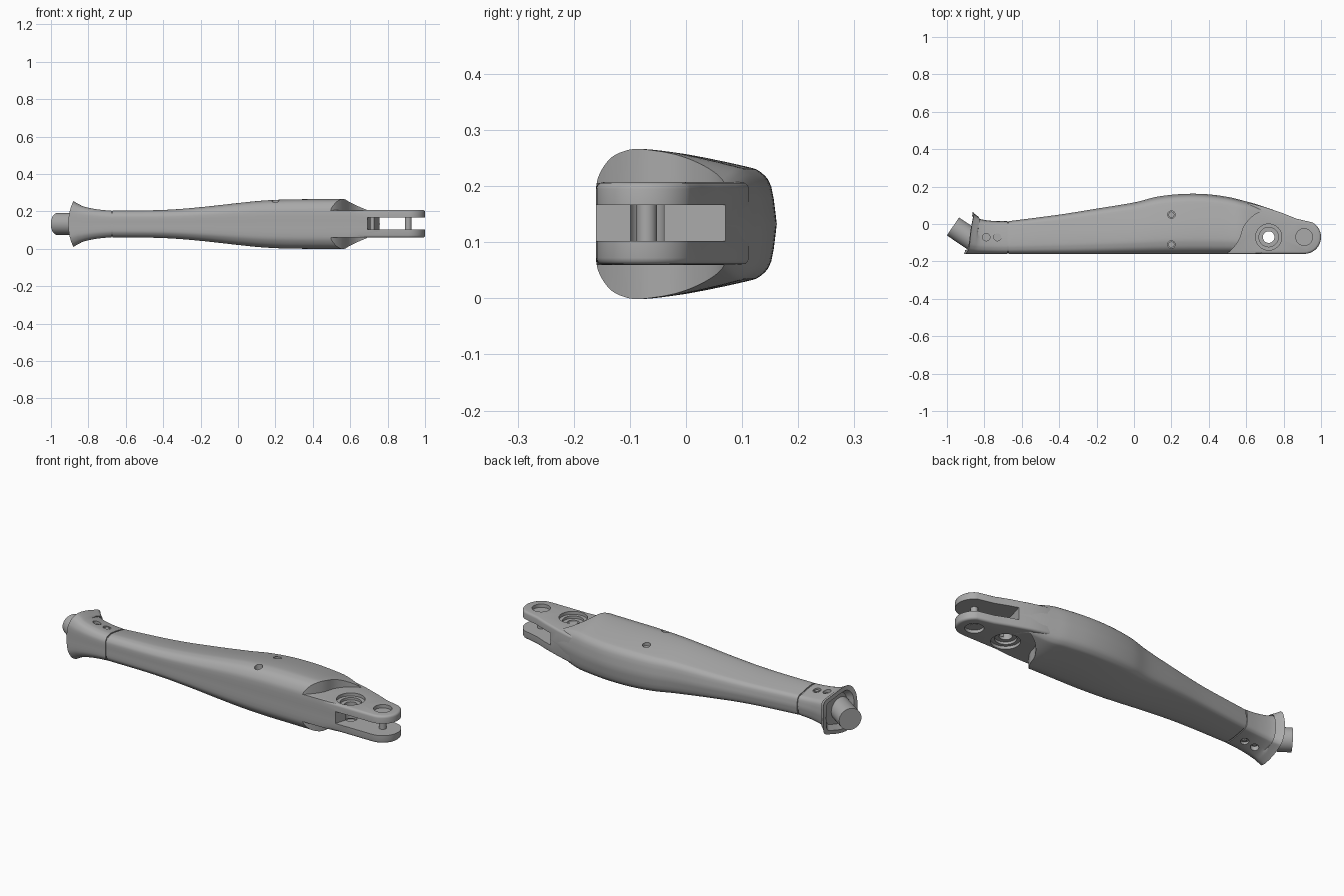
import bpy, bmesh, math
from mathutils import Vector

cube = bpy.data.objects.get("Cube")
if cube:
    bpy.data.objects.remove(cube)

MID = 0.1325      # height of the symmetry plane
FRONT = -0.16     # flat front side

grey = bpy.data.materials.new("satin grey")
grey.use_nodes = True
grey.diffuse_color = (0.4, 0.4, 0.4, 1)
grey.node_tree.nodes["Principled BSDF"].inputs["Base Color"].default_value = (0.4, 0.4, 0.4, 1)


def finish(name, bm):
    bmesh.ops.recalc_face_normals(bm, faces=bm.faces)
    mesh = bpy.data.meshes.new(name)
    bm.to_mesh(mesh)
    bm.free()
    obj = bpy.data.objects.new(name, mesh)
    bpy.context.collection.objects.link(obj)
    mesh.materials.append(grey)
    return obj


def select(obj):
    bpy.ops.object.select_all(action='DESELECT')
    obj.select_set(True)
    bpy.context.view_layer.objects.active = obj


def smooth(obj, angle=32):
    select(obj)
    bpy.ops.object.shade_smooth_by_angle(angle=math.radians(angle))


def apply(obj, kind, **settings):
    select(obj)
    mod = obj.modifiers.new(kind.lower(), kind)
    for key, value in settings.items():
        setattr(mod, key, value)
    bpy.ops.object.modifier_apply(modifier=mod.name)


def cut(obj, cutters):
    for c in cutters:
        c.hide_render = True
        apply(obj, 'BOOLEAN', object=c, operation='DIFFERENCE', solver='EXACT')


def prism(name, outline, z0, z1):
    bm = bmesh.new()
    face = bm.faces.new([bm.verts.new((x, y, z0)) for x, y in outline])
    top = bmesh.ops.extrude_face_region(bm, geom=[face])["geom"]
    bmesh.ops.translate(bm, vec=(0, 0, z1 - z0), verts=[v for v in top if isinstance(v, bmesh.types.BMVert)])
    return finish(name, bm)


def rod(name, a, b, r, sides=32):
    a, b = Vector(a), Vector(b)
    bm = bmesh.new()
    bmesh.ops.create_cone(bm, cap_ends=True, segments=sides, radius1=r, radius2=r, depth=(b - a).length)
    bm.transform((b - a).to_track_quat('Z', 'Y').to_matrix().to_4x4())
    bmesh.ops.translate(bm, vec=(a + b) / 2, verts=bm.verts)
    return finish(name, bm)


def spline(points, steps):
    # Catmull-Rom curve through points of any dimension
    pts = [points[0], *points, points[-1]]
    out = []
    for p, q, r, s in zip(pts, pts[1:], pts[2:], pts[3:]):
        for k in range(steps):
            t = k / steps
            out.append([b + t / 2 * (c - a + t * (2 * a - 5 * b + 4 * c - d + t * (3 * (b - c) + d - a)))
                        for a, b, c, d in zip(p, q, r, s)])
    return out + [list(points[-1])]


# Upper half of the cross-section: fraction of depth, fraction of half height
HALF = spline([(0, 0), (0, .5), (.03, .72), (.09, .89), (.17, .97), (.27, 1), (.5, .94),
               (.82, .78), (.91, .7), (.97, .5), (1, 0)], 3)
SECTION = HALF + [(y, -z) for y, z in HALF[-2:0:-1]]


def loft(name, stations):
    bm = bmesh.new()
    rings = []
    for x, y0, y1, h in stations:
        rings.append([bm.verts.new((x, y0 + u * (y1 - y0), MID + v * h)) for u, v in SECTION])
    for a, b in zip(rings, rings[1:]):
        for i in range(len(a)):
            j = (i + 1) % len(a)
            bm.faces.new((a[i], a[j], b[j], b[i]))
    bm.faces.new(rings[0])
    bm.faces.new(rings[-1])
    return finish(name, bm)


def mirrored_rods(x, y, r, low, high):
    # Matching vertical cutters above and below the symmetry plane
    return [rod("hole_cutter", (x, y, MID + s * low), (x, y, MID + s * high), r) for s in (1, -1)]


# Main arm shell
arm = loft("arm_body", spline([
    (-.67, FRONT, .015, .071), (-.4, FRONT, .05, .075), (-.2, FRONT, .082, .09),
    (0, FRONT, .115, .112), (.12, FRONT, .145, .124), (.25, FRONT, .16, .131),
    (.38, FRONT, .16, .1325), (.5, FRONT, .145, .1325), (.58, FRONT, .126, .1325),
    (.66, FRONT, .104, .112), (.76, FRONT, .07, .078)], 5))

# Recessed flats around the fork, above and below
recess = spline([(.48, -.17), (.525, -.135), (.565, -.08), (.59, -.01), (.64, .045), (.7, .07), (.78, .077)], 5)
recess += [(1.1, .077), (1.1, -.17)]
flats = [prism("recess_cutter", recess, z0, z1) for z0, z1 in ((.206, .4), (-.2, .059))]
slot_shape = [(.68, -.2), (.775, .13), (1.2, .13), (1.2, -.2)]
slot = prism("slot_cutter", slot_shape, .102, .166)

# Fork with rounded tip
tip = [(.91 + .09 * math.cos(a), -.07 + .09 * math.sin(a))
       for a in (math.radians(-90 + 10 * k) for k in range(16))]
fork_outline = [(.5, FRONT), *tip, (.87, .028), (.8, .056), (.7, .09), (.62, .112), (.5, .115)]
fork = prism("fork", fork_outline, .06, .207)
apply(fork, 'BEVEL', width=.012, segments=3, limit_method='ANGLE', angle_limit=math.radians(50))

# Pivot bore with stepped counterbore, and pin seats
bore = [rod("bore_cutter", (.72, -.07, -.1), (.72, -.07, .4), .031)]
bore += mirrored_rods(.72, -.07, .07, .058, .2) + mirrored_rods(.72, -.07, .052, .045, .2)
cut(fork, [slot, *bore, *mirrored_rods(.91, -.07, .045, .056, .2)])
screws = [rod("screw_cutter", (.2, y, .2), (.2, y, .4), .02) for y in (.05, -.11)]
cut(arm, [*flats, slot, *bore, *screws])
smooth(arm)
smooth(fork)

# Screw heads in the shell
for i, y in enumerate((.05, -.11)):
    smooth(rod(f"shell_screw_{i + 1}", (.2, y, .19), (.2, y, .232), .016))

# Cross pin between the fork tongues
smooth(rod("cross_pin", (.91, -.07, .075), (.91, -.07, .19), .018))

# Seam ring between arm and cuff
loft("seam_ring", [(-.69, FRONT + .005, .01, .066), (-.66, FRONT + .005, .01, .066)])

# Flared cuff with a hollow mouth
outside = spline([(-.677, FRONT, .015, .071), (-.75, FRONT, .016, .078), (-.82, FRONT, .026, .092),
                  (-.865, FRONT, .048, .11), (-.89, FRONT, .066, .122)], 4)
cuff = loft("wrist_cuff", outside + [(-.885, FRONT + .02, .045, .1), (-.85, FRONT + .03, .01, .08)])
for v in cuff.data.vertices:
    # Slanted, saddle-shaped rim
    if v.co.x < -.84:
        v.co.x += -.018 + .3 * (v.co.y + .16) ** 2 * 3 + 1.8 * (v.co.z - MID) ** 2
cuff_holes = []
for x in (-.79, -.73):
    cuff_holes += mirrored_rods(x, -.07, .02, .062, .2)
cut(cuff, cuff_holes)
smooth(cuff)
for i, x in enumerate((-.79, -.73)):
    smooth(rod(f"cuff_screw_{i + 1}", (x, -.07, MID - .068), (x, -.07, MID + .068), .012))

# Angled wrist shaft
smooth(rod("wrist_shaft", (-.84, -.1, MID), (-.968, -.013, MID), .058, 40))

# Remove the cutters once the cuts are made
for obj in [o for o in bpy.data.objects if o.hide_render and "cutter" in o.name]:
    bpy.data.objects.remove(obj)
